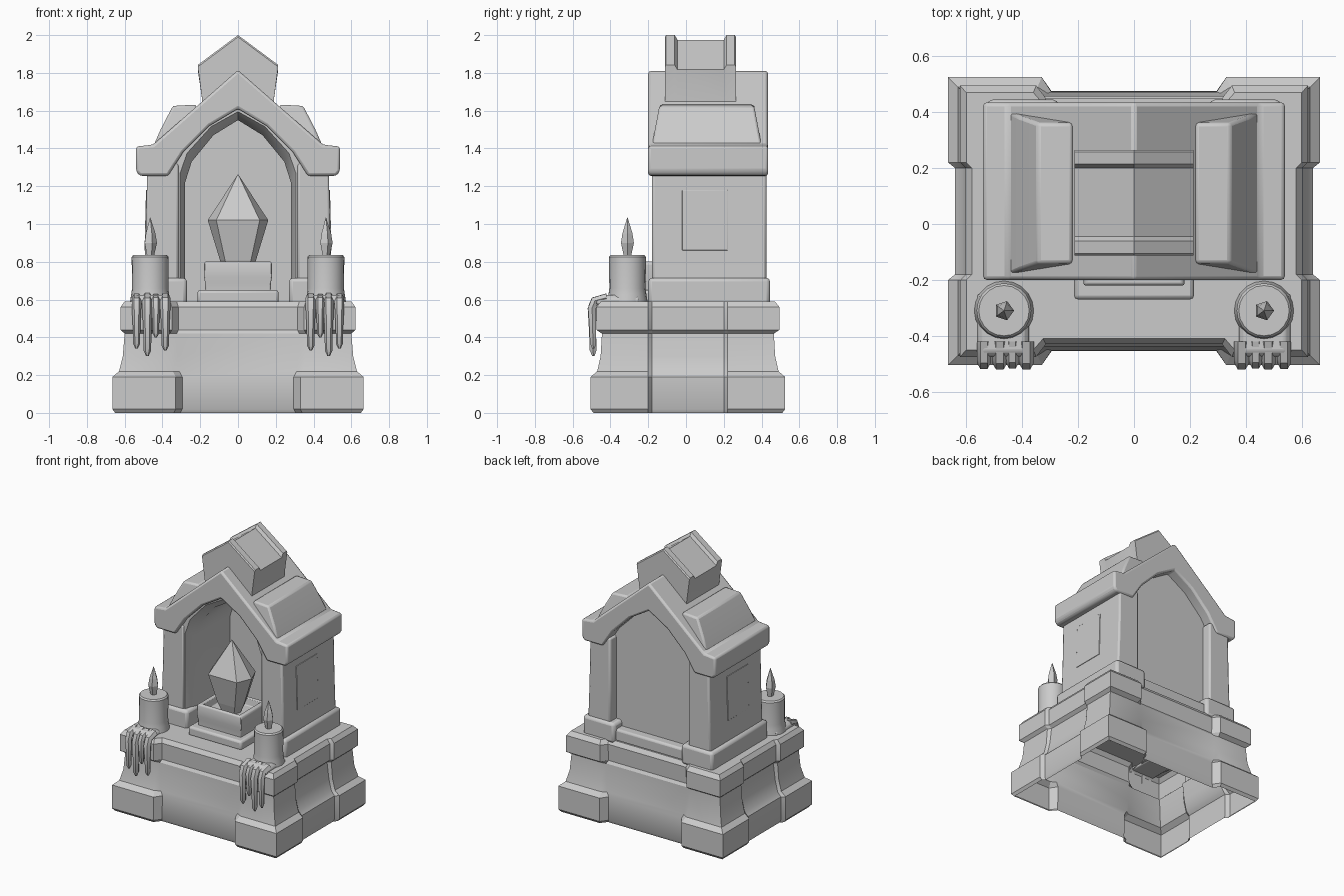
import bpy, bmesh, math
from mathutils import Vector

if "Cube" in bpy.data.objects:
    bpy.data.objects.remove(bpy.data.objects["Cube"])

stone = bpy.data.materials.new("grey_stone")
stone.use_nodes = True
GREY = (0.6, 0.6, 0.6, 1)
stone.diffuse_color = GREY
stone.node_tree.nodes["Principled BSDF"].inputs["Base Color"].default_value = GREY


def finish(name, bm, bevel=0.0, smooth=30):
    bmesh.ops.recalc_face_normals(bm, faces=bm.faces)
    mesh = bpy.data.meshes.new(name)
    bm.to_mesh(mesh)
    bm.free()
    obj = bpy.data.objects.new(name, mesh)
    bpy.context.collection.objects.link(obj)
    mesh.materials.append(stone)
    if bevel:
        mod = obj.modifiers.new("Bevel", "BEVEL")
        mod.width, mod.segments, mod.limit_method = bevel, 2, "ANGLE"
    bpy.ops.object.select_all(action="DESELECT")
    obj.select_set(True)
    bpy.context.view_layer.objects.active = obj
    if smooth:
        bpy.ops.object.shade_smooth_by_angle(angle=math.radians(smooth))
    return obj


def loft(name, rings, bevel=0.0, bottom=True, smooth=30):
    """Skin a list of equal-length point rings; cap the ends."""
    bm = bmesh.new()
    loops = [[bm.verts.new(p) for p in ring] for ring in rings]
    n = len(loops[0])
    for a, b in zip(loops, loops[1:]):
        for i in range(n):
            j = (i + 1) % n
            bm.faces.new((a[i], a[j], b[j], b[i]))
    bm.faces.new(loops[-1])
    if bottom:
        bm.faces.new(loops[0][::-1])
    return finish(name, bm, bevel, smooth)


def upright(outline, y):
    return [(x, y, z) for x, z in outline]


def prism(name, outline, y0, y1, bevel=0.0):
    return loft(name, [upright(outline, y) for y in (y0, y1)], bevel)


def both(half):
    """Complete a symmetric outline whose half starts and ends on x = 0."""
    return half + [(-x, z) for x, z in half[-2:0:-1]]


def rect(x0, x1, y0, y1, z):
    return [(x0, y0, z), (x1, y0, z), (x1, y1, z), (x0, y1, z)]


def box(name, x0, x1, y0, y1, z0, z1, bevel=0.015):
    return loft(name, [rect(x0, x1, y0, y1, z) for z in (z0, z1)], bevel)


def circle(x, y, z, r, n):
    return [(x + r * math.cos(math.tau * i / n), y + r * math.sin(math.tau * i / n), z)
            for i in range(n)]


# Hollow base with projecting corner piers
def footprint(z, cx, cy, mx, my, xi):
    quarter = [(mx, 0.19), (cx, 0.21), (cx, cy), (xi, cy), (xi - 0.035, my)]
    ring = []
    for sx, sy, step in ((1, 1, 1), (-1, 1, -1), (-1, -1, 1), (1, -1, -1)):
        ring += [(sx * x, sy * y + 0.01, z) for x, y in quarter[::step]]
    return ring


base_profile = [
    (0.00, 0.650, 0.500, 0.630, 0.455, 0.34),
    (0.02, 0.665, 0.515, 0.640, 0.465, 0.33),
    (0.19, 0.665, 0.515, 0.640, 0.462, 0.33),
    (0.22, 0.630, 0.480, 0.615, 0.458, 0.345),
    (0.30, 0.610, 0.462, 0.595, 0.452, 0.355),
    (0.42, 0.600, 0.455, 0.580, 0.448, 0.36),
    (0.44, 0.622, 0.485, 0.602, 0.435, 0.35),
    (0.56, 0.622, 0.485, 0.602, 0.440, 0.35),
    (0.59, 0.600, 0.460, 0.580, 0.420, 0.36)]
loft("base", [footprint(*row) for row in base_profile], bottom=False)

# Arched shrine: gable, splayed inner arch and back panel
vault = [(0.37, 1.255), (0.29, 1.38), (0.15, 1.52), (0, 1.61)]
gable = both([(0, 1.815), (0.45, 1.42), (0.54, 1.41), (0.54, 1.28), (0.52, 1.255)] + vault)
prism("gable_roof", gable, -0.2, 0.435, 0.014)


def arch(spread, rise):
    inner = [(0.28, 0.58), (0.28, 1.22), (0.245, 1.33), (0.13, 1.47), (0, 1.55)]
    return both([(0, 1.67), (0.19, 1.54), (0.34, 1.38), (0.36, 0.58)]
                + [(x * spread, z + rise * (z > 1)) for x, z in inner])


loft("inner_arch", [upright(arch(s, r), y) for s, r, y in
                    ((1.1, 0.045, -0.17), (1, 0, -0.09), (1, 0, 0.33))])
prism("back_panel", both([(0, 0.58), (0.33, 0.58), (0.33, 1.32), (0.3, 1.4),
                          (0.16, 1.54), (0, 1.63)]), 0.31, 0.355)
box("back_sill", -0.3, 0.3, 0.33, 0.42, 0.58, 0.67)

# Pedestal with a sunken top
box("pedestal_step", -0.215, 0.215, -0.27, 0.13, 0.58, 0.65)
loft("pedestal_bowl", [rect(-s * 0.18, s * 0.18, -0.07 - s * 0.15, -0.07 + s * 0.15, z)
                       for s, z in ((0.96, 0.64), (0.97, 0.69), (1, 0.72), (1, 0.79),
                                    (0.96, 0.802), (0.82, 0.802), (0.76, 0.75))], 0.006)

# Faceted crystal with broad front and back faces
girdle = [(0.16, 0), (0.115, 0.11), (-0.115, 0.11), (-0.16, 0), (-0.115, -0.11), (0.115, -0.11)]
loft("crystal", [[(x * s, y * s - 0.07, z) for x, y in girdle]
                 for s, z in ((0.35, 0.72), (0.6, 0.81), (1, 1.02), (0.012, 1.262))], smooth=0)


# Ridge block with a saddle between its raised ends
def ridge(top):
    return both([(0, top), (0.213, top - 0.158), (0.19, 1.66), (0.19, 1.58), (0, 1.66)])


loft("ridge_block", [upright(ridge(top), y) for top, y in
                     ((1.99, -0.112), (2.0, -0.105), (2.0, -0.06), (1.975, -0.045),
                      (1.975, 0.2), (2.0, 0.215), (2.0, 0.258), (1.99, 0.265))])

# Parts repeated on both sides
drips = ((0.385, 0.33, 0.027), (0.435, 0.40, 0.023), (0.48, 0.30, 0.027), (0.537, 0.34, 0.025))
drip_path = ((-0.42, 0), (-0.482, 0.06), (-0.497, 0.2), (-0.495, 0.55), (-0.492, 0.9), (-0.49, 1))
drip_width = (1, 1, 1, 0.8, 0.75, 0.25)
slab = [(0.22, 1.632), (0.345, 1.625), (0.41, 1.50), (0.445, 1.42), (0.40, 1.40), (0.22, 1.55)]

for side, sx in (("left", 1), ("right", -1)):
    def span(a, b):
        return sorted((sx * a, sx * b))

    # Pillar, foot and shallow side plate
    box(side + "_pillar_foot", *span(0.27, 0.525), -0.2, 0.445, 0.57, 0.715, 0.02)
    loft(side + "_pillar", [rect(*span(0.315, x), -0.18, 0.425, z)
                            for z, x in ((0.7, 0.497), (0.95, 0.488), (1.32, 0.48))], 0.012)
    loft(side + "_side_plate", [rect(*span(0.47, x + 0.004), -0.02, 0.22, z)
                                for z, x in ((0.86, 0.491), (1.18, 0.483))], 0.002)

    # Roof slab, narrowing upward
    def slab_end(direction):
        return [(sx * x, 0.11 + direction * (0.29 - 0.19 * max(0, z - 1.42)), z) for x, z in slab]

    loft(side + "_roof_slab", [slab_end(-1), slab_end(1)], 0.012)

    # Candle, flame and melted wax
    cx, cy = sx * 0.465, -0.31
    loft(side + "_candle", [circle(cx, cy, z, r, 20)
                            for z, r in ((0.58, 0.108), (0.63, 0.1), (0.66, 0.096),
                                         (0.825, 0.098), (0.835, 0.09))])
    loft(side + "_flame", [circle(cx, cy, z, r, 5)
                           for z, r in ((0.82, 0.018), (0.9, 0.036), (0.95, 0.028), (1.035, 0.001))],
         smooth=0)
    loft(side + "_wax_pool", [rect(*span(0.375 + i, 0.56 - i), -0.475 + i, -0.25, z)
                              for i, z in ((0, 0.575), (0, 0.605), (0.02, 0.625))], 0.008)
    for number, (x, end, r) in enumerate(drips, 1):
        rings = []
        for k, ((y, drop), width) in enumerate(zip(drip_path, drip_width)):
            # Cross-section turns from facing forward to facing down
            tilt = min(k, 2) * math.pi / 4
            out = Vector((0, -math.sin(tilt), math.cos(tilt)))
            centre = Vector((sx * x, y, 0.61 + (end - 0.61) * drop))
            rings.append([centre + r * width * (Vector((math.cos(a), 0, 0)) + math.sin(a) * out)
                          for a in (math.tau * j / 6 for j in range(6))])
        loft(f"{side}_wax_drip_{number}", rings, smooth=50)
